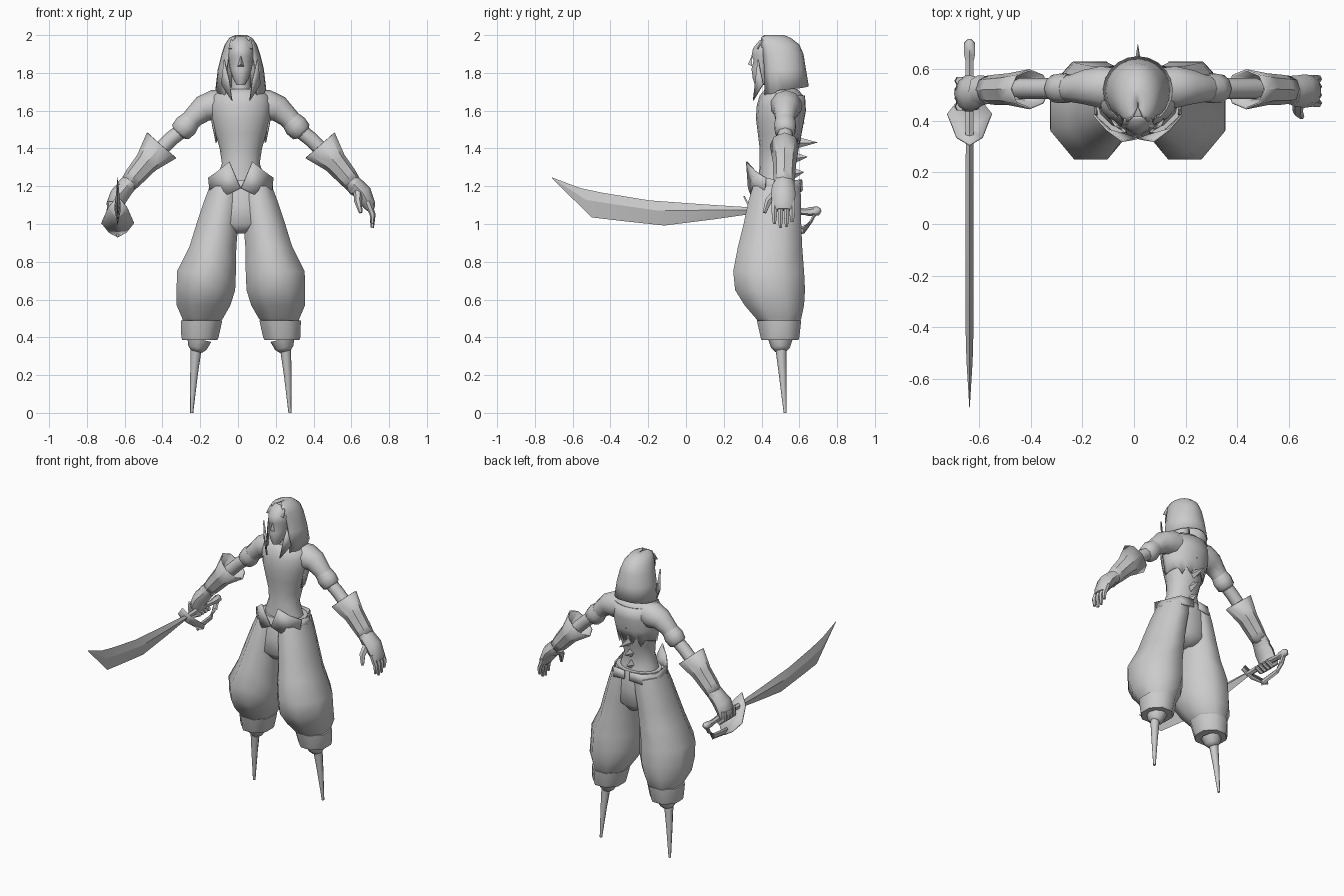
import bpy, bmesh, math
from mathutils import Vector

CX = 0.015  # symmetry plane of the body
grey = bpy.data.materials.new("plain_grey")
grey.diffuse_color = (0.6, 0.6, 0.6, 1)


def make(name, verts, faces, thick=0, angle=50):
    """Mesh object from points and faces, optionally thickened."""
    me = bpy.data.meshes.new(name)
    me.from_pydata([tuple(v) for v in verts], [], faces)
    bm = bmesh.new()
    bm.from_mesh(me)
    bmesh.ops.recalc_face_normals(bm, faces=bm.faces)
    bm.to_mesh(me)
    bm.free()
    me.materials.append(grey)
    ob = bpy.data.objects.new(name, me)
    bpy.context.collection.objects.link(ob)
    if thick:
        m = ob.modifiers.new("thickness", 'SOLIDIFY')
        m.thickness = thick
    bpy.ops.object.select_all(action='DESELECT')
    ob.select_set(True)
    bpy.context.view_layer.objects.active = ob
    bpy.ops.object.shade_smooth_by_angle(angle=math.radians(angle))
    return ob


def skin(name, rings, closed=True, caps=True, thick=0, angle=50):
    """Bridge equal-sized rings of points."""
    n = len(rings[0])
    faces = []
    for i in range(len(rings) - 1):
        for j in range(n if closed else n - 1):
            k = (j + 1) % n
            faces.append((i*n + j, i*n + k, (i+1)*n + k, (i+1)*n + j))
    if caps:
        faces += [tuple(range(n)), tuple(range((len(rings)-1)*n, len(rings)*n))]
    return make(name, [p for r in rings for p in r], faces, thick, angle)


def stack(name, rows, n=12, turn=0.0, angle=50):
    """Body part from horizontal rings: z, left, right, front, back."""
    rings = []
    for z, x0, x1, y0, y1 in rows:
        k = math.cos(math.pi / n) if turn else 1
        rings.append([Vector(((x0+x1)/2 + (x1-x0)/2/k*math.cos(a),
                              (y0+y1)/2 + (y1-y0)/2/k*math.sin(a), z))
                      for a in [2*math.pi*(j+turn)/n for j in range(n)]])
    return skin(name, rings, angle=angle)


def centred(name, rows, n=12):
    """Symmetric stack: z, half width, front, back."""
    return stack(name, [(z, CX-w, CX+w, a, b) for z, w, a, b in rows], n)


def tube(name, pts, n=8, caps=True, thick=0, angle=50):
    """Limb along a path: x, y, z, radius across, radius along y."""
    c = [Vector(p[:3]) for p in pts]
    rings = []
    for i, p in enumerate(pts):
        t = (c[min(i+1, len(c)-1)] - c[max(i-1, 0)]).normalized()
        ref = Vector((1, 0, 0)) if abs(t.y) > 0.8 else Vector((0, 1, 0))
        u = t.cross(ref).normalized()
        v = u.cross(t)
        rings.append([c[i] + u*p[3]*math.cos(2*math.pi*j/n) + v*p[-1]*math.sin(2*math.pi*j/n)
                      for j in range(n)])
    return skin(name, rings, caps=caps, thick=thick, angle=angle)


def shell(name, rows, half, n, drop=lambda t, j: 0):
    """Open-fronted sheet: z, half width, front, back; drop shapes the hem."""
    rings = []
    for i, (z, w, y0, y1) in enumerate(rows):
        ring = []
        for j in range(n):
            t = 2*j/(n-1) - 1
            a = t*half
            ring.append(Vector((CX + w*math.sin(a), (y0+y1)/2 + (y1-y0)/2*math.cos(a),
                                z + (drop(t, j) if i == 0 else 0))))
        rings.append(ring)
    return skin(name, rings, closed=False, caps=False, thick=0.008)


# torso, pelvis, neck and head
centred("torso", [(1.17, .135, .38, .59), (1.25, .125, .385, .57), (1.32, .10, .39, .565),
                  (1.40, .112, .39, .59), (1.48, .135, .38, .605), (1.56, .155, .37, .62),
                  (1.63, .165, .375, .63), (1.68, .15, .39, .62), (1.715, .10, .42, .59)], 16)
centred("trouser_seat", [(.95, .05, .37, .57), (1.0, .18, .33, .605), (1.1, .185, .34, .61),
                         (1.2, .16, .355, .61), (1.23, .155, .37, .60)], 14)
centred("neck", [(1.66, .07, .41, .57), (1.72, .05, .42, .53), (1.80, .05, .42, .53)], 10)
centred("head", [(1.735, .022, .365, .42), (1.77, .042, .352, .46), (1.82, .058, .345, .50),
                 (1.865, .066, .356, .53), (1.89, .07, .345, .54), (1.93, .07, .352, .54),
                 (1.97, .055, .385, .53), (1.99, .03, .42, .50)], 14)
make("nose", [(CX, .35, 1.895), (CX-.017, .35, 1.835), (CX+.017, .35, 1.835), (CX, .328, 1.845)],
     [(0, 1, 3), (0, 3, 2), (1, 2, 3), (0, 2, 1)])

# hood: sheet around the head, longer at the front corners
shell("hood", [(1.73, .135, .385, .65), (1.82, .122, .385, .635), (1.90, .102, .38, .622),
               (1.95, .085, .372, .60), (1.985, .062, .375, .555), (2.0, .03, .40, .52),
               (2.0, .002, .45, .47)], 2.45, 17,
      lambda t, j: -.03*abs(t) - (.035 if abs(t) > .8 else 0))
make("hood_crown", [(CX-.055, .40, 1.975), (CX+.055, .40, 1.975), (CX+.03, .41, 1.996),
                    (CX-.03, .41, 1.996), (CX+.065, .375, 1.93), (CX-.065, .375, 1.93)],
     [(0, 1, 2, 3), (0, 5, 4, 1)], .008)

# jacket back with a ragged hem
shell("jacket_back", [(1.43, .135, .385, .605), (1.52, .152, .375, .62), (1.60, .165, .37, .635),
                      (1.68, .155, .39, .63)], 1.75, 17,
      lambda t, j: .05*(1 - abs(t)) - (.05 if j % 2 and abs(t) < .5 else 0))
for i, (z, y, tip) in enumerate([(1.52, .63, 1.535), (1.425, .70, 1.432),
                                 (1.345, .645, 1.355), (1.26, .625, 1.275)]):
    make(f"back_spike_{i+1}", [(CX-.025, .55, z), (CX+.025, .55, z), (CX, .55, z+.045),
                               (CX, .55, z-.035), (CX, y, tip)],
         [(0, 2, 4), (2, 1, 4), (1, 3, 4), (3, 0, 4), (0, 3, 1, 2)], angle=20)

for s, side in ((-1, "right"), (1, "left")):
    def X(d):
        return CX + s*d

    def limb(name, pts, **kw):
        return tube(f"{side}_{name}", [(X(p[0]), *p[1:]) for p in pts], **kw)

    # baggy trouser leg and its cuff: z, inner, outer, front, back
    stack(f"{side}_trouser_leg",
          [(z, X(a), X(b), y0, y1) for z, a, b, y0, y1 in
           [(.48, .11, .305, .385, .60), (.50, .095, .31, .37, .61), (.57, .055, .34, .31, .625),
            (.65, .03, .34, .26, .63), (.75, .026, .338, .25, .625), (.88, .024, .272, .275, .615),
            (1.0, .014, .235, .305, .61), (1.12, .0, .195, .33, .61), (1.2, .0, .165, .355, .605)]],
          8, .5, 60)
    stack(f"{side}_trouser_cuff",
          [(z, X(a), X(b), y0, y1) for z, a, b, y0, y1 in
           [(.385, .125, .31, .40, .595), (.40, .118, .315, .395, .60), (.49, .098, .318, .375, .61)]],
          8, .5)
    # knee stump and tapering peg
    limb("knee_stump", [(.235, .50, .325, .03), (.23, .50, .345, .05), (.22, .50, .39, .065)])
    limb("peg_leg", [(.26, .525, 0, .008), (.248, .512, .2, .02), (.236, .502, .35, .03)])

    # pointed waist flaps, front and back
    make(f"{side}_front_flap", [(X(0), .335, 1.19), (X(.06), .325, 1.33), (X(.12), .37, 1.28),
                                (X(.168), .425, 1.245), (X(.16), .42, 1.17), (X(.08), .35, 1.15)],
         [(0, 1, 2, 5), (2, 3, 4, 5)], .008)
    make(f"{side}_back_flap", [(X(.168), .425, 1.245), (X(.16), .52, 1.225), (X(.11), .60, 1.235),
                               (X(.02), .615, 1.235), (X(.02), .62, 1.18), (X(.11), .61, 1.17),
                               (X(.17), .52, 1.16), (X(.16), .42, 1.17)],
         [(0, 1, 6, 7), (1, 2, 5, 6), (2, 3, 4, 5)], .008)
    # collar point hanging below the hood
    make(f"{side}_collar_point", [(X(.085), .385, 1.87), (X(.06), .375, 1.76), (X(.045), .36, 1.655),
                                  (X(.10), .41, 1.74)], [(0, 1, 2, 3)], .008)

    # arm: shoulder and sleeve, bare elbow, flared gauntlet
    limb("shoulder_sleeve", [(.06, .53, 1.64, .07, .075), (.14, .53, 1.625, .085, .085),
                             (.20, .53, 1.61, .07, .07), (.25, .525, 1.565, .056, .055),
                             (.285, .525, 1.525, .052, .052)], n=10)
    limb("sleeve_band", [(.265, .525, 1.55, .054, .054), (.29, .525, 1.52, .064, .06),
                         (.32, .525, 1.487, .058, .055), (.33, .525, 1.475, .035, .035)], n=10)
    limb("elbow", [(.30, .525, 1.505, .04), (.37, .525, 1.45, .04), (.46, .525, 1.36, .04)])
    limb("gauntlet", [(.42, .522, 1.416, .103, .078), (.50, .522, 1.325, .064, .062),
                      (.56, .52, 1.255, .055, .058), (.60, .52, 1.205, .045, .052)],
         n=8, caps=False, thick=.008, angle=35)
    limb("wrist", [(.50, .522, 1.32, .045), (.58, .52, 1.23, .046, .054), (.62, .515, 1.185, .048, .06)])

    if s > 0:
        # open hand with hanging fingers
        limb("palm", [(.60, .515, 1.21, .045, .058), (.645, .515, 1.165, .048, .065),
                      (.68, .515, 1.10, .034, .06), (.69, .515, 1.075, .02, .05)])
        for i, (y, z) in enumerate([(.468, 1.0), (.50, .98), (.532, .985), (.562, 1.01)]):
            limb(f"finger_{i+1}", [(.67, y, 1.12, .018), (.698, y, 1.05, .016), (.696, y, z, .009)], n=6)
        limb("thumb", [(.62, .48, 1.17, .024), (.62, .435, 1.12, .02), (.635, .415, 1.06, .01)], n=6)
    else:
        # fist closed around the grip
        limb("palm", [(.605, .515, 1.20, .045, .055), (.645, .505, 1.15, .05, .07),
                      (.668, .505, 1.10, .045, .07), (.662, .505, 1.05, .03, .055)])
        for i in range(4):
            y = .455 + .033*i
            limb(f"finger_{i+1}", [(.69, y, 1.12, .017), (.695, y, 1.07, .017), (.66, y, 1.04, .017),
                                   (.62, y, 1.06, .014)], n=6)

# curved blade: upper and lower edge with a ridge on each face
SX = -0.637
top = [(.36, 1.087), (.08, 1.105), (-.195, 1.125), (-.44, 1.165), (-.56, 1.19), (-.71, 1.247)]
low = [(.36, 1.055), (.15, 1.025), (-.115, .992), (-.33, 1.015), (-.50, 1.035), (-.71, 1.243)]
blade = []
for i, (a, b) in enumerate(zip(top, low)):
    w = (.014, .016, .016, .016, .012, .001)[i]
    m = ((a[0]+b[0])/2, a[1]*.6 + b[1]*.4)
    blade.append([(SX, *a), (SX+w, *m), (SX, *b), (SX-w, *m)])
skin("sword_blade", blade, angle=20)

# grip, pommel, leaning guard plate and knuckle bow
tube("sword_grip", [(SX, .34, 1.07, .018), (SX, .50, 1.075, .018), (SX, .63, 1.065, .018),
                    (SX, .655, 1.065, .024), (SX, .70, 1.07, .024), (SX, .715, 1.075, .008)], 6)
make("sword_guard", [(SX, .31, 1.15), (SX-.05, .34, 1.09), (SX-.085, .43, 1.01), (SX-.045, .48, .96),
                     (SX, .50, .935), (SX+.045, .48, .96), (SX+.085, .43, 1.01), (SX+.05, .34, 1.09),
                     (SX, .37, 1.03)],
     [(i, (i+1) % 8, 8) for i in range(8)], .008, 20)
tube("knuckle_bow", [(SX, .47, .95, .022, .008), (SX, .62, .968, .02, .009),
                     (SX, .66, 1.01, .018, .009), (SX, .69, 1.065, .015, .009)], 6, angle=30)
